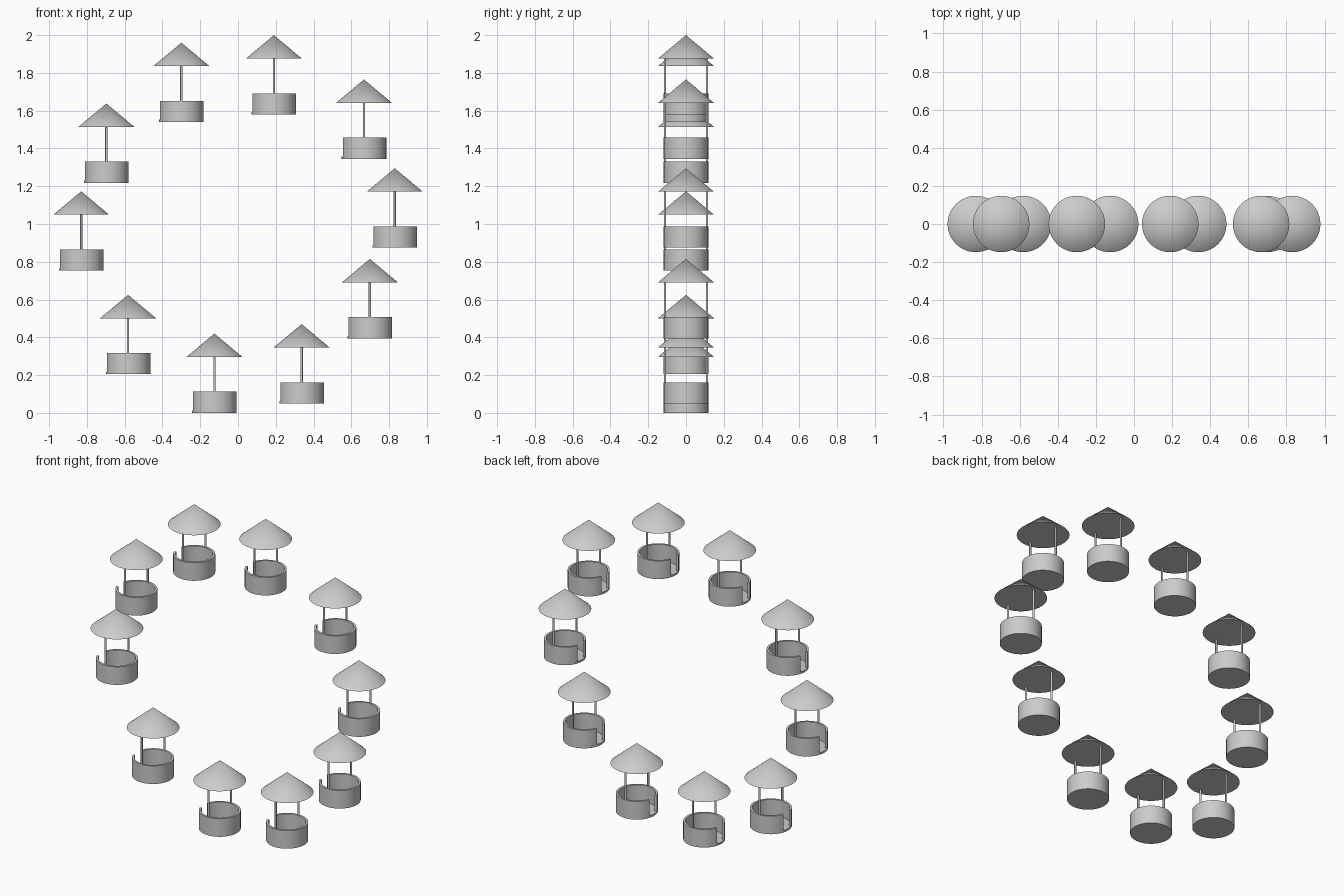
import bpy, bmesh
from math import radians, cos, sin
from mathutils import Matrix, Vector

cube = bpy.data.objects.get("Cube")
if cube:
    bpy.data.objects.remove(cube, do_unlink=True)

grey = bpy.data.materials.new("plain grey")
grey.use_nodes = True
grey.diffuse_color = (0.6, 0.6, 0.6, 1)
grey.node_tree.nodes["Principled BSDF"].inputs["Base Color"].default_value = (0.6, 0.6, 0.6, 1)

TUB_R, WALL, TUB_H, FLOOR = 0.118, 0.013, 0.112, 0.012
ROOF_R, EAVES, PEAK = 0.148, 0.296, 0.42
HALF_DOOR = radians(18)


def cone(bm, r1, r2, z1, z2, y=0, segments=64):
    bmesh.ops.create_cone(bm, cap_ends=True, segments=segments, radius1=r1, radius2=r2,
                          depth=z2 - z1, matrix=Matrix.Translation((0, y, (z1 + z2) / 2)))


def finish(bm, name):
    bmesh.ops.recalc_face_normals(bm, faces=bm.faces)
    mesh = bpy.data.meshes.new(name)
    bm.to_mesh(mesh)
    bm.free()
    mesh.materials.append(grey)
    mesh.shade_smooth()
    mesh.set_sharp_from_angle(angle=radians(30))
    return mesh


# Tub: round floor plus a wall swept round, leaving a doorway towards -x
def make_tub():
    bm = bmesh.new()
    cone(bm, TUB_R, TUB_R, 0, FLOOR)
    start = radians(180) + HALF_DOOR
    sweep = radians(360) - 2 * HALF_DOOR
    inner = TUB_R - WALL
    section = [bm.verts.new((r * cos(start), r * sin(start), z))
               for r, z in ((inner, FLOOR), (TUB_R, FLOOR), (TUB_R, TUB_H), (inner, TUB_H))]
    edges = [bm.edges.new((section[i], section[(i + 1) % 4])) for i in range(4)]
    end = bmesh.ops.spin(bm, geom=section + edges, cent=(0, 0, 0), axis=(0, 0, 1),
                         angle=sweep, steps=58)["geom_last"]
    bm.faces.new(section)
    bmesh.ops.edgeloop_fill(bm, edges=[e for e in end if isinstance(e, bmesh.types.BMEdge)])
    return finish(bm, "tub")


# Two slim posts standing in the wall, front and back
def make_posts():
    bm = bmesh.new()
    for side in (-1, 1):
        cone(bm, 0.006, 0.006, FLOOR, EAVES + 0.01, side * (TUB_R - WALL / 2), 16)
    return finish(bm, "posts")


# Pointed roof
def make_roof():
    bm = bmesh.new()
    cone(bm, ROOF_R, 0, EAVES, PEAK)
    return finish(bm, "roof")


# Ten cabins hung round the ring (x, z of each tub floor)
places = [(-0.30, 1.54), (0.19, 1.58), (0.667, 1.345), (0.83, 0.875), (0.698, 0.395),
          (0.337, 0.05), (-0.125, 0), (-0.582, 0.205), (-0.83, 0.753), (-0.697, 1.218)]
parts = [make_tub(), make_posts(), make_roof()]
for number, (x, z) in enumerate(places, 1):
    for mesh in parts:
        obj = bpy.data.objects.new(f"cabin_{number}_{mesh.name}", mesh)
        obj.location = Vector((x, 0, z))
        bpy.context.collection.objects.link(obj)
